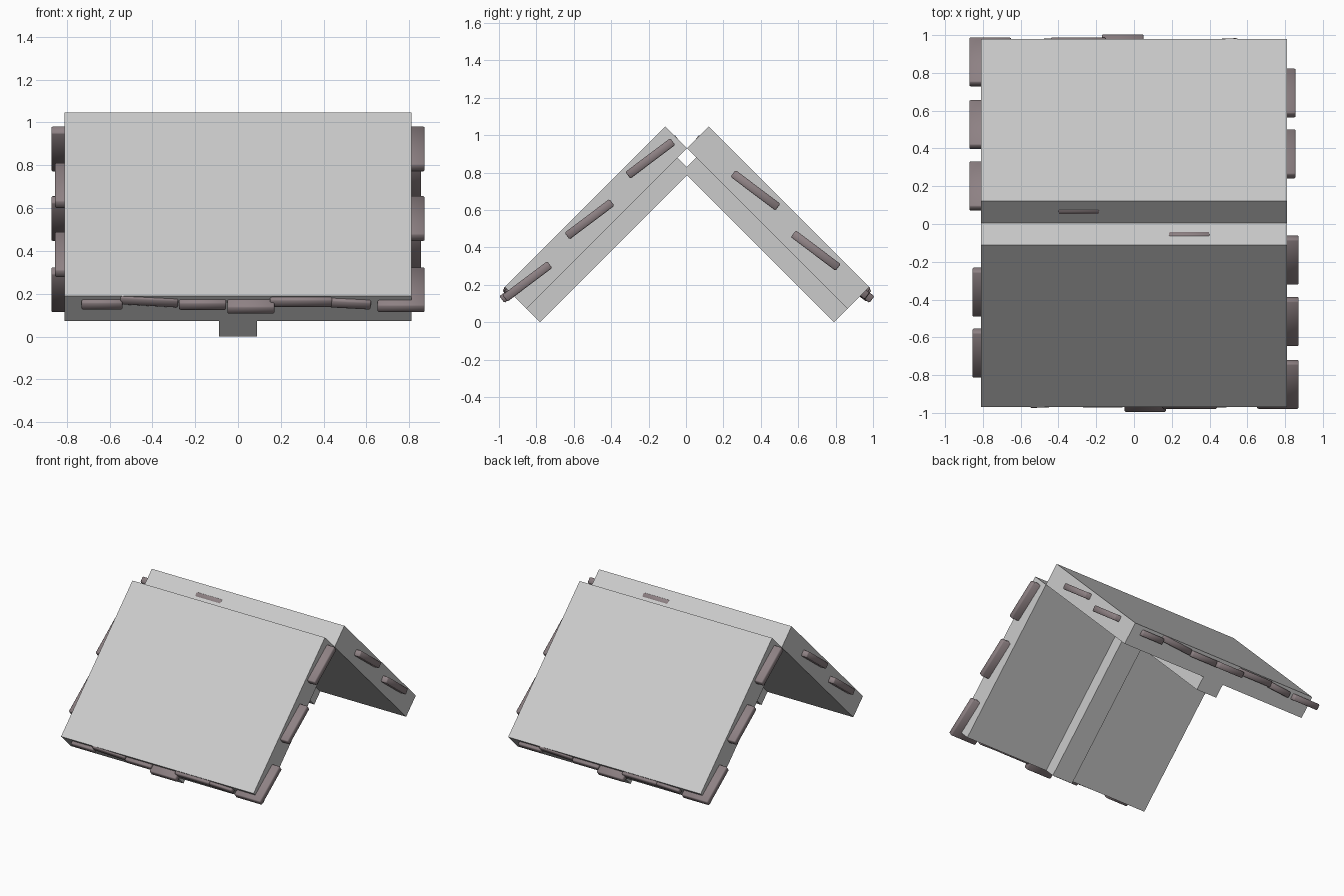
import bpy, bmesh, math
from mathutils import Matrix, Vector

if "Cube" in bpy.data.objects:
    bpy.data.objects.remove(bpy.data.objects["Cube"])

RIDGE_Y = 0.005
S45 = Matrix.Rotation(math.radians(45), 4, 'X')
TILT = math.radians(37)

shingle_mat = bpy.data.materials.new("shingle_brown")
shingle_mat.diffuse_color = (0.27, 0.22, 0.23, 1)
shingle_mat.use_nodes = True
shingle_mat.node_tree.nodes["Principled BSDF"].inputs["Base Color"].default_value = shingle_mat.diffuse_color


def add_box(bm, matrix, size):
    scale = Matrix.Diagonal((*size, 1))
    return bmesh.ops.create_cube(bm, size=1, matrix=matrix @ scale)["verts"]


def make_pair(name, bm, mat=None):
    """Front object plus a copy turned half way round for the back slope."""
    mesh = bpy.data.meshes.new(name)
    bm.to_mesh(mesh)
    bm.free()
    if mat:
        mesh.materials.append(mat)
    for side, turn in (("front", 0), ("back", math.pi)):
        ob = bpy.data.objects.new(f"{side}_{name}", mesh)
        ob.location.y = RIDGE_Y
        ob.rotation_euler.z = turn
        bpy.context.collection.objects.link(ob)
    return ob


def sloped(bm, half_x, t0, t1, n0, n1):
    """Box in slope coordinates: t runs up the slope, n points outwards."""
    centre = Matrix.Translation((0, (t0 + t1) / 2, (n0 + n1) / 2))
    add_box(bm, S45 @ centre, (2 * half_x, t1 - t0, n1 - n0))


# roof slabs
bm = bmesh.new()
sloped(bm, 0.81, -0.556, 0.658, 0.658, 0.823)
make_pair("roof_slab", bm)

# rafters under the slabs
bm = bmesh.new()
sloped(bm, 0.088, -0.556, 0.587, 0.556, 0.659)
make_pair("rafter", bm)

# shingles bedded in the slabs, showing along the edges
bm = bmesh.new()


def shingle(x, t, width=0.22, roll=0, push=0, lift=0):
    pos = S45 @ Vector((0, t, 0.758))
    m = (Matrix.Translation((x, pos.y, pos.z + lift))
         @ Matrix.Rotation(TILT, 4, 'X')
         @ Matrix.Translation((0, push, 0))
         @ Matrix.Rotation(math.radians(roll), 4, 'Y'))
    add_box(bm, m, (width, 0.30, 0.045))


# eave row: x, width, roll, push up the slope, lift
for x, w, roll, push, lift in [
        (-0.635, 0.19, 0, 0.012, 0.005), (-0.415, 0.27, 4, 0.012, 0.022),
        (-0.165, 0.22, 0, 0.010, 0.005), (0.06, 0.22, 0, -0.02, 0.005),
        (0.295, 0.29, 0, 0.0, 0.025), (0.525, 0.19, 4, 0.012, 0.010),
        (0.762, 0.22, 0, 0.0, 0.0)]:
    shingle(x, -0.449, w, roll, push, lift)
# upper rows, alternately overhanging left and right
for row, t in enumerate((-0.216, 0.021, 0.240, 0.481)):
    for i in range(7):
        x = 0.762 - i * 0.235 if row % 2 else -0.745 + i * 0.235
        shingle(x, t, push=0.03 if (row, i) == (3, 2) else 0)

bmesh.ops.bevel(bm, geom=bm.edges[:], offset=0.006, segments=1, affect='EDGES')
for f in bm.faces:
    f.smooth = True
make_pair("shingles", bm, shingle_mat)
